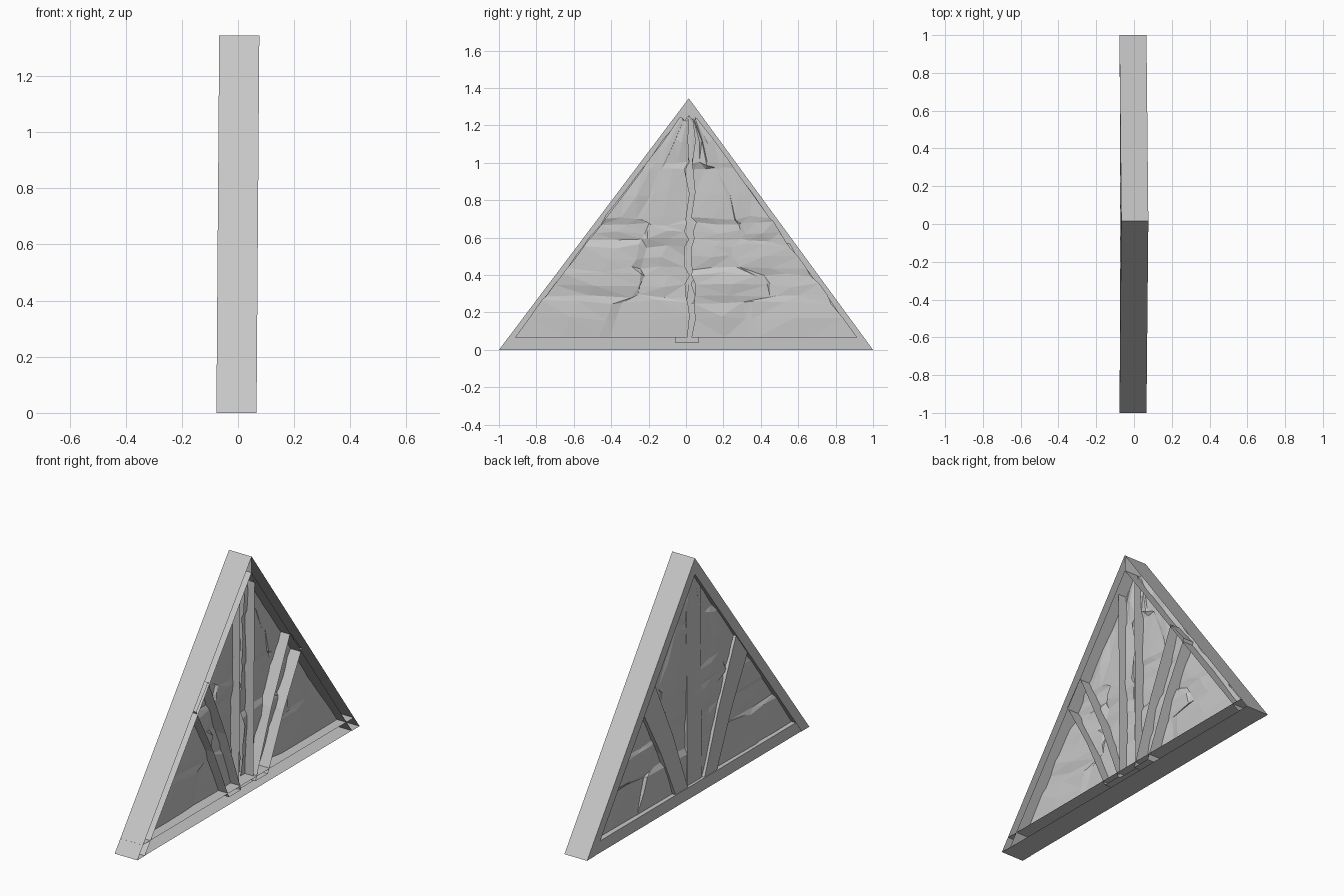
import bpy, bmesh, random

random.seed(11)
cube = bpy.data.objects.get("Cube")
if cube:
    bpy.data.objects.remove(cube, do_unlink=True)

HEIGHT, APEX_Y = 1.345, 0.015
BASE_TOP = 0.067

grey = bpy.data.materials.new("plain grey")
grey.use_nodes = True
colour = (0.58, 0.58, 0.58, 1)
grey.diffuse_color = colour
grey.node_tree.nodes["Principled BSDF"].inputs["Base Color"].default_value = colour


def finish(name, bm):
    mesh = bpy.data.meshes.new(name)
    bm.to_mesh(mesh)
    bm.free()
    mesh.materials.append(grey)
    obj = bpy.data.objects.new(name, mesh)
    bpy.context.collection.objects.link(obj)
    return obj


def lean(z):
    # the whole frame tips slightly toward +x as it rises
    return 0.01 * z / HEIGHT


def beam(name, outline, inset=0.0):
    """Open-backed timber: side walls plus a face on the -x side."""
    bm = bmesh.new()
    face = [bm.verts.new((-0.077 + inset + lean(z), y, z)) for y, z in outline]
    back = [bm.verts.new((0.066 - inset + lean(z), y, z)) for y, z in outline]
    # wind every beam so that the face looks toward -x and the walls outward
    area = sum(a[0] * b[1] - b[0] * a[1]
               for a, b in zip(outline, outline[1:] + outline[:1]))
    if area > 0:
        face.reverse()
        back.reverse()
    bm.faces.new(face)
    n = len(face)
    for i in range(n):
        j = (i + 1) % n
        bm.faces.new((face[j], face[i], back[i], back[j]))
    return finish(name, bm)


# Outer frame, centre post and the two bowed braces
beam("base_beam", [(-1, 0), (1, 0), (0.95, BASE_TOP), (-0.95, BASE_TOP)], 0.002)
beam("centre_post", [(-0.06, 0.04), (0.07, 0.04), (0.07, 1.17),
                     (APEX_Y, 1.25), (-0.06, 1.15)], 0.018)
for side, label in ((-1, "front"), (1, "rear")):
    beam(label + "_rafter", [(side, 0), (APEX_Y, HEIGHT),
                             (APEX_Y, HEIGHT - 0.092), (side * 0.932, 0)])
    brace = [(0.065, 0.04), (0.175, 0.04), (0.315, 0.35),
             (0.475, 0.64), (0.37, 0.77), (0.205, 0.41)]
    beam(label + "_brace", [(side * y + 0.008, z) for y, z in brace], 0.006)


def stone_panel(name, side, facing, centre):
    """Faceted stone infill: each stone is a patch of the grid at its own depth."""
    courses = [BASE_TOP, 0.27, 0.42, 0.57, 0.69, 0.98, 1.25]
    stones = 2
    joint = 0.015
    bm = bmesh.new()
    rows = []
    for c, (low, high) in enumerate(zip(courses, courses[1:])):
        cuts = [0, random.uniform(0.35, 0.65), 1]
        depth = [random.uniform(-0.008, 0.008) for _ in range(stones)]
        tilt = [random.uniform(-0.004, 0.004) for _ in range(stones)]
        for step, z in enumerate((low + joint * (c > 0), (low + high) / 2, high - joint)):
            inner = (0.005 if side < 0 else 0.04) + random.uniform(-0.015, 0.015)
            edge = side + (APEX_Y - side) * z / HEIGHT - side * 0.036
            row = []
            for s in range(stones):
                a, b = cuts[s], cuts[s + 1]
                for k, u in enumerate((a + 0.02 * (s > 0), (a + b) / 2, b - 0.02 * (s == 0))):
                    border = (s == 0 and k == 0) or (s == stones - 1 and k == 2)
                    wobble = 0 if border else random.uniform(-0.03, 0.03)
                    rise = 0 if z < BASE_TOP + 0.01 else random.uniform(-0.012, 0.012)
                    bulge = 0.006 * facing if k == 1 and step == 1 else 0
                    x = (centre + depth[s] + tilt[s] * (step - 1) + bulge
                         + random.uniform(-0.003, 0.003))
                    y = inner + (edge - inner) * u + wobble * (1 - z / HEIGHT)
                    row.append(bm.verts.new((x, y, z + rise)))
            rows.append(row)
    for lower, upper in zip(rows, rows[1:]):
        for i in range(len(lower) - 1):
            quad = [lower[i], lower[i + 1], upper[i + 1], upper[i]]
            bm.faces.new(quad if side * facing > 0 else quad[::-1])
    bmesh.ops.triangulate(bm, faces=bm.faces[:])
    return finish(name, bm)


# Stone skins on both sides of the wall, split by a crooked gap at the post
for side, label in ((-1, "front"), (1, "rear")):
    stone_panel(label + "_inner_stone_panel", side, 1, 0.0)
    stone_panel(label + "_outer_stone_panel", side, -1, -0.046)
